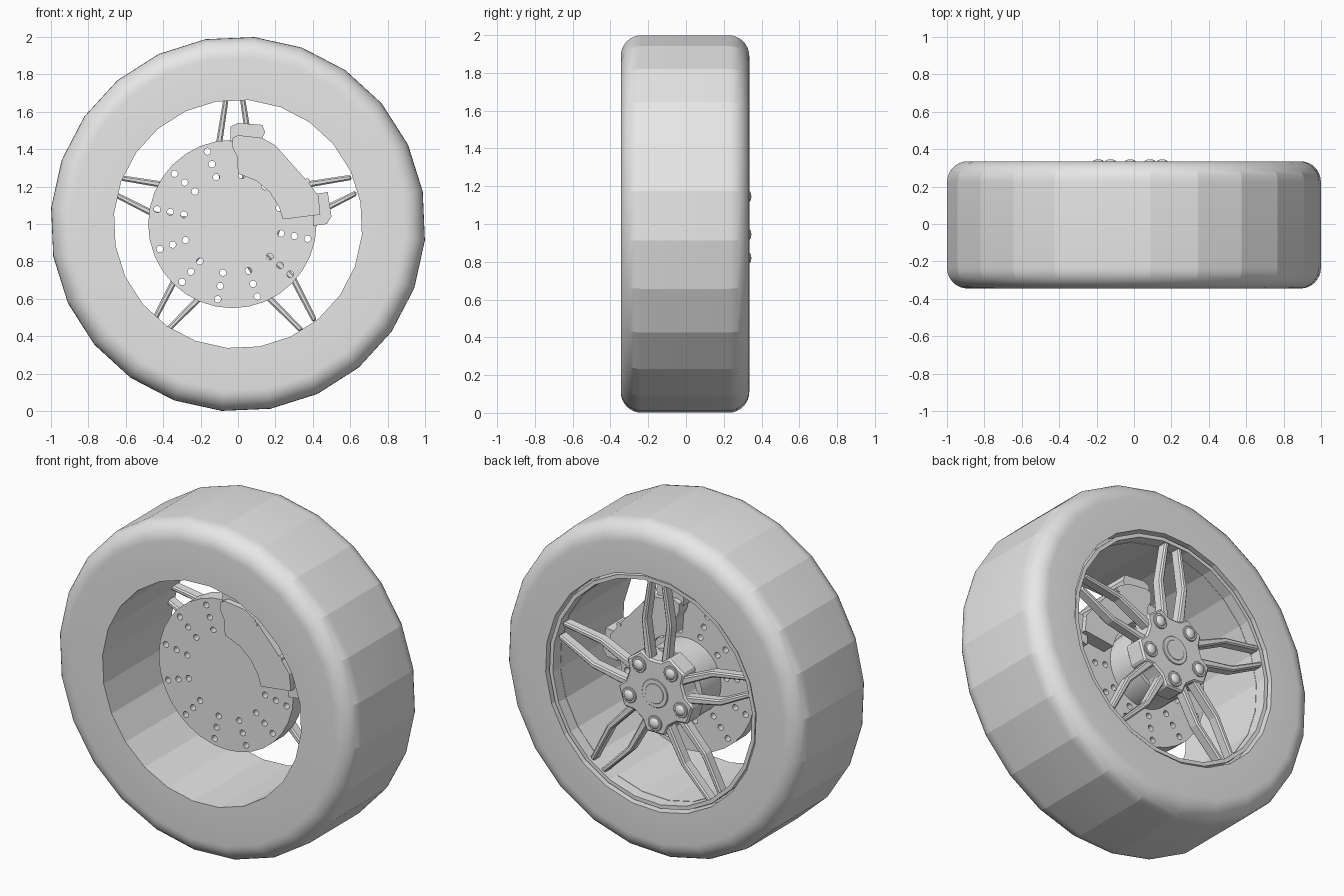
import bpy, bmesh, math
from mathutils import Matrix, Vector

if "Cube" in bpy.data.objects:
    bpy.data.objects.remove(bpy.data.objects["Cube"], do_unlink=True)

GREY = (0.8, 0.8, 0.8, 1)
mat = bpy.data.materials.new("plain grey")
mat.use_nodes = True
mat.diffuse_color = GREY
mat.node_tree.nodes["Principled BSDF"].inputs["Base Color"].default_value = GREY

HUB_X = -0.02                      # axle position
DISC_X = -0.03
SPOKES = [math.radians(90 + 72 * k) for k in range(5)]
LUGS = [a + math.radians(36) for a in SPOKES]


def polar(r, a, cx=0.0):
    return (cx + r * math.cos(a), 1 + r * math.sin(a))


def finish(name, bm, smooth=None):
    bmesh.ops.recalc_face_normals(bm, faces=bm.faces)
    mesh = bpy.data.meshes.new(name)
    bm.to_mesh(mesh)
    bm.free()
    mesh.materials.append(mat)
    obj = bpy.data.objects.new(name, mesh)
    bpy.context.collection.objects.link(obj)
    if smooth:
        bpy.ops.object.select_all(action='DESELECT')
        obj.select_set(True)
        bpy.context.view_layer.objects.active = obj
        bpy.ops.object.shade_smooth_by_angle(angle=math.radians(smooth))
    return obj


def lathe(name, profile, sides, start=0.0, smooth=None):
    """Closed (radius, y) profile turned round the axle."""
    bm = bmesh.new()
    rings = []
    for i in range(sides):
        a = start + math.tau * i / sides
        ring = []
        for r, y in profile:
            x, z = polar(r, a)
            ring.append(bm.verts.new((x, y, z)))
        rings.append(ring)
    n = len(profile)
    for i, ring in enumerate(rings):
        nxt = rings[(i + 1) % sides]
        for j in range(n):
            k = (j + 1) % n
            bm.faces.new((ring[j], ring[k], nxt[k], nxt[j]))
    return finish(name, bm, smooth)


def prisms(name, outlines, y0, y1, bevel=0.0, smooth=None):
    """(x, z) outlines extruded from y0 to y1."""
    bm = bmesh.new()
    for pts in outlines:
        front = [bm.verts.new((x, y0, z)) for x, z in pts]
        back = [bm.verts.new((x, y1, z)) for x, z in pts]
        bm.faces.new(front)
        bm.faces.new(back)
        for i in range(len(pts)):
            j = (i + 1) % len(pts)
            bm.faces.new((front[i], front[j], back[j], back[i]))
    obj = finish(name, bm, smooth)
    if bevel:
        mod = obj.modifiers.new("edge", 'BEVEL')
        mod.width = bevel
        mod.segments = 1
    return obj


def circle(centre, r, sides):
    return [(centre[0] + r * math.cos(math.tau * i / sides),
             centre[1] + r * math.sin(math.tau * i / sides)) for i in range(sides)]


# Tyre: rounded shoulders, stepped seat for the rim at the back
R, W0, W1, FILLET, STEPS = 1.003, -0.345, 0.335, 0.11, 8
profile = [(0.665, W0)]
for cy, first in ((W0 + FILLET, -90), (W1 - FILLET, 0)):
    for i in range(STEPS + 1):
        a = math.radians(first + 90 * i / STEPS)
        profile.append((R - FILLET + FILLET * math.cos(a), cy + FILLET * math.sin(a)))
profile += [(0.705, W1), (0.705, 0.25), (0.665, 0.25)]
lathe("tyre", profile, 24, math.radians(10), smooth=12)

# Rim lip
lathe("rim", [(0.667, 0.24), (0.69, 0.24), (0.69, 0.32), (0.667, 0.32)], 24, math.radians(10))

# Paired spokes
bar = [(0.18, 0.075), (0.42, 0.1), (0.672, 0.058), (0.672, 0.03), (0.42, 0.066), (0.18, 0.03)]
bars = []
for a in SPOKES:
    for side in (1, -1):
        bars.append([(HUB_X + r * math.cos(a) - side * o * math.sin(a),
                      1 + r * math.sin(a) + side * o * math.cos(a)) for r, o in bar])
prisms("spokes", bars, 0.25, 0.315, bevel=0.008)

# Hub with five lobes
lobes = []
for a in SPOKES:
    for r, d in ((0.2, -10), (0.2, 10), (0.25, 22), (0.25, 50)):
        lobes.append(polar(r, a + math.radians(d), HUB_X))
prisms("hub", [lobes], 0.2, 0.322, bevel=0.01)
prisms("centre_cap", [circle((HUB_X, 1), 0.085, 32)], 0.31, 0.328, bevel=0.003)
prisms("cap_badge_plate", [circle((HUB_X, 1), 0.06, 32)], 0.32, 0.331, bevel=0.002)

# Lug nuts: washer and dome
prisms("lug_washers", [circle(polar(0.18, a, HUB_X), 0.046, 20) for a in LUGS], 0.31, 0.33, bevel=0.003)
bm = bmesh.new()
for a in LUGS:
    x, z = polar(0.18, a, HUB_X)
    bmesh.ops.create_uvsphere(bm, u_segments=16, v_segments=10, radius=1,
                              matrix=Matrix.Translation((x, 0.325, z)) @ Matrix.Diagonal((0.034, 0.021, 0.034, 1)))
finish("lug_domes", bm, smooth=40)

# Brake disc drilled with rows of three holes
disc = prisms("brake_disc", [circle((DISC_X, 1), 0.45, 32)], -0.07, 0.03)
drills = [circle(polar(r, math.radians(19 + 30 * k), DISC_X), 0.018, 12)
          for k in range(12) for r in (0.265, 0.338, 0.41)]
cutter = prisms("drill_helper", drills, -0.2, 0.2)
cutter.hide_render = True
mod = disc.modifiers.new("holes", 'BOOLEAN')
mod.operation = 'DIFFERENCE'
mod.solver = 'EXACT'
mod.object = cutter
bpy.ops.object.select_all(action='DESELECT')
disc.select_set(True)
bpy.context.view_layer.objects.active = disc
bpy.ops.object.modifier_apply(modifier=mod.name)
bpy.data.objects.remove(cutter, do_unlink=True)

# Disc bell joining the hub
prisms("disc_bell", [circle((DISC_X, 1), 0.225, 32)], 0.02, 0.21, smooth=30)

# Caliper clamped over the disc
prisms("caliper", [[(-0.03, 1.46), (0.0, 1.475), (0.13, 1.46), (0.2, 1.42), (0.37, 1.23),
                    (0.43, 1.15), (0.44, 1.05), (0.24, 1.025), (0.22, 1.09), (0.17, 1.17),
                    (0.1, 1.23), (0.0, 1.27), (-0.005, 1.36), (-0.03, 1.41)]], -0.125, 0.11)
prisms("caliper_bracket", [
    [(-0.04, 1.44), (-0.04, 1.52), (0.0, 1.54), (0.13, 1.53), (0.145, 1.49), (0.12, 1.44)],
    [(0.4, 1.16), (0.48, 1.17), (0.5, 1.04), (0.475, 1.0), (0.4, 0.99)]], -0.09, 0.08)
prisms("caliper_bolts", [circle(p, 0.014, 12) for p in ((0.205, 1.395), (0.37, 1.23))], -0.13, 0.115)
